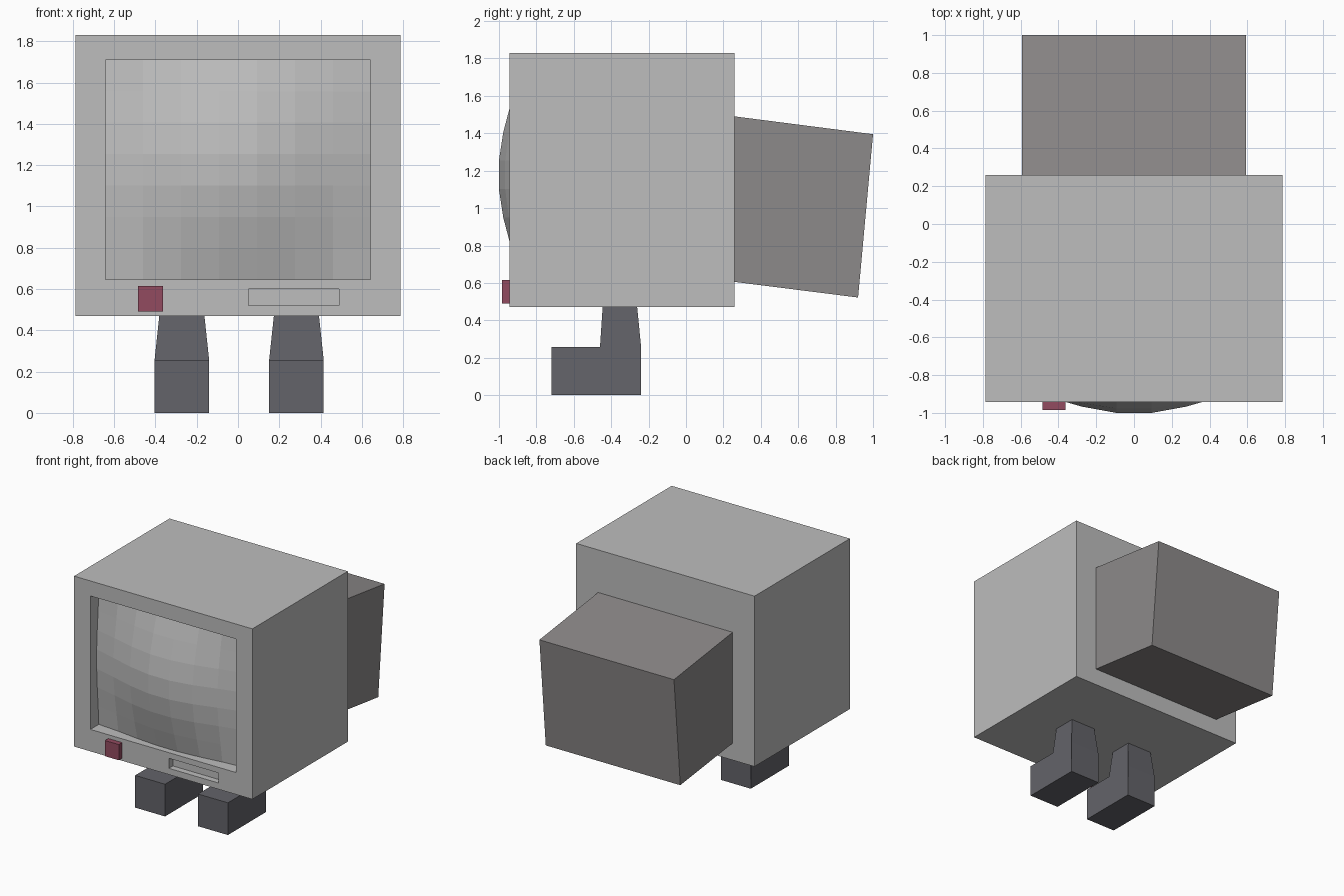
import bpy, bmesh, math

if "Cube" in bpy.data.objects:
    bpy.data.objects.remove(bpy.data.objects["Cube"])


def material(name, rgb):
    m = bpy.data.materials.new(name)
    m.diffuse_color = (*rgb, 1)
    m.use_nodes = True
    m.node_tree.nodes["Principled BSDF"].inputs["Base Color"].default_value = m.diffuse_color
    return m


LIGHT = material("light grey", (0.51, 0.51, 0.51))
WARM = material("warm grey", (0.265, 0.253, 0.253))
DARK = material("dark slate", (0.126, 0.126, 0.143))
RED = material("dull red", (0.29, 0.07, 0.117))


def finish(name, bm, mat):
    bmesh.ops.recalc_face_normals(bm, faces=bm.faces)
    mesh = bpy.data.meshes.new(name)
    bm.to_mesh(mesh)
    bm.free()
    ob = bpy.data.objects.new(name, mesh)
    bpy.context.collection.objects.link(ob)
    mesh.materials.append(mat)
    return ob


def box(name, x, y, z, mat):
    bm = bmesh.new()
    bmesh.ops.create_cube(bm, size=1)
    for v in bm.verts:
        v.co = [lo + (c + 0.5) * (hi - lo) for c, (lo, hi) in zip(v.co, (x, y, z))]
    return finish(name, bm, mat)


def prism(name, profile, x0, x1, mat):
    """Extrude a (y, z) profile along x."""
    bm = bmesh.new()
    face = bm.faces.new([bm.verts.new((x0, y, z)) for y, z in profile])
    ext = bmesh.ops.extrude_face_region(bm, geom=[face])["geom"]
    for v in ext:
        if isinstance(v, bmesh.types.BMVert):
            v.co.x = x1
    return finish(name, bm, mat)


# cabinet with screen opening and slot cut into the front
cabinet = box("cabinet", (-0.787, 0.787), (-0.943, 0.26), (0.47, 1.83), LIGHT)
SX, SZ = (-0.643, 0.643), (0.645, 1.71)
for name, x, z, back in (("screen_cutter", SX, SZ, -0.82),
                         ("slot_cutter", (0.05, 0.49), (0.52, 0.60), -0.893)):
    cutter = box(name, x, (-1.1, back), z, LIGHT)
    cutter.hide_render = True
    cutter.hide_set(True)
    mod = cabinet.modifiers.new(name, 'BOOLEAN')
    mod.operation = 'DIFFERENCE'
    mod.solver = 'EXACT'
    mod.object = cutter

# bulging faceted screen
N = 7
bm = bmesh.new()
zc = sum(SZ) / 2
rows = []
for j in range(N + 1):
    row = []
    for i in range(N + 1):
        x = SX[0] + (SX[1] - SX[0]) * i / N
        z = SZ[0] + (SZ[1] - SZ[0]) * j / N
        r = math.hypot(x, z - zc)
        y = -1.008 + 0.086 * (1 - math.cos(math.pi * min(r / 0.88, 1)))
        row.append(bm.verts.new((x, y, z)))
    rows.append(row)
for a, b in zip(rows, rows[1:]):
    for i in range(N):
        bm.faces.new((a[i], a[i + 1], b[i + 1], b[i]))
screen = finish("screen", bm, LIGHT)
if screen.data.polygons[N * N // 2].normal.y > 0:
    screen.data.flip_normals()

# power button
box("button", (-0.485, -0.363), (-0.985, -0.94), (0.49, 0.615), RED)

# tilted tube housing at the back
prism("tube_housing", [(0.2, 1.498), (1.0, 1.395), (0.92, 0.522), (0.2, 0.613)],
      -0.594, 0.594, WARM)

# boots: flat foot with a tapering ankle
for side, cx in (("left", -0.272), ("right", 0.283)):
    leg = prism(side + "_leg",
                [(-0.72, 0), (-0.24, 0), (-0.24, 0.257), (-0.262, 0.48),
                 (-0.445, 0.48), (-0.46, 0.257), (-0.72, 0.257)],
                cx - 0.132, cx + 0.132, DARK)
    for v in leg.data.vertices:
        if v.co.z > 0.4:
            v.co.x = cx + (v.co.x - cx) * 0.82
